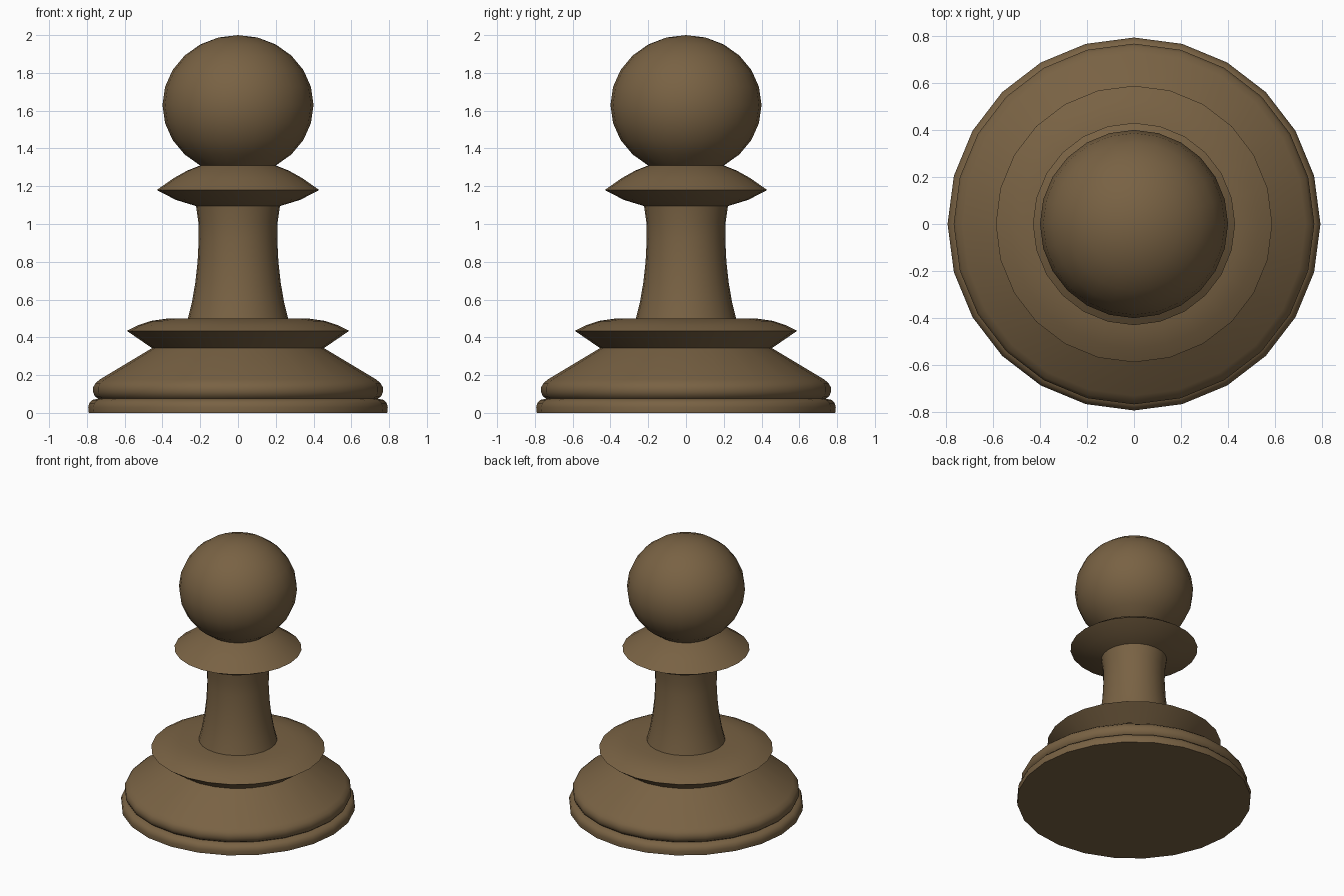
import bpy, bmesh, math

if "Cube" in bpy.data.objects:
    bpy.data.objects.remove(bpy.data.objects["Cube"])

SIDES = 24

wood = bpy.data.materials.new("brown wood")
wood.diffuse_color = (0.19, 0.122, 0.057, 1)
wood.use_nodes = True
wood.node_tree.nodes["Principled BSDF"].inputs["Base Color"].default_value = wood.diffuse_color


def lathe(name, profile):
    """Revolve a (radius, height) profile about z; radius 0 becomes a pole."""
    bm = bmesh.new()
    rings = []
    for r, z in profile:
        if r == 0:
            rings.append([bm.verts.new((0, 0, z))] * SIDES)
        else:
            rings.append([bm.verts.new((r * math.cos(2 * math.pi * i / SIDES),
                                        r * math.sin(2 * math.pi * i / SIDES), z))
                          for i in range(SIDES)])
    for lo, hi in zip(rings, rings[1:]):
        for i in range(SIDES):
            j = (i + 1) % SIDES
            corners = list(dict.fromkeys((lo[i], lo[j], hi[j], hi[i])))
            bm.faces.new(corners).smooth = True
    mesh = bpy.data.meshes.new(name)
    bm.to_mesh(mesh)
    bm.free()
    mesh.set_sharp_from_angle(angle=math.radians(38))
    mesh.materials.append(wood)
    obj = bpy.data.objects.new(name, mesh)
    bpy.context.collection.objects.link(obj)
    return obj


# Foot disc with closed underside
lathe("foot", [(0, 0), (0.79, 0), (0.793, 0.03), (0.787, 0.052),
               (0.77, 0.069), (0.74, 0.075)])

# Sloping base with rounded lower edge
lathe("base", [(0.74, 0.075), (0.758, 0.088), (0.767, 0.11), (0.767, 0.135),
               (0.755, 0.157), (0.73, 0.178), (0.455, 0.343)])

# Lower flared ring
lathe("lower_ring", [(0.455, 0.343), (0.588, 0.434), (0.53, 0.464),
                     (0.46, 0.487), (0.37, 0.5), (0.265, 0.5)])

# Slender stem
lathe("stem", [(0.265, 0.5), (0.245, 0.58), (0.226, 0.69), (0.214, 0.8),
               (0.208, 0.92), (0.21, 1.01), (0.222, 1.095)])

# Collar under the head
lathe("collar", [(0.222, 1.095), (0.33, 1.128), (0.43, 1.18), (0.34, 1.243),
                 (0.27, 1.282), (0.2, 1.31)])

# Slightly squashed ball head
lathe("head", [(0.4 * math.sin(math.radians(a)) if a else 0,
                1.63 + 0.37 * math.cos(math.radians(a)))
               for a in range(150, -1, -15)])
